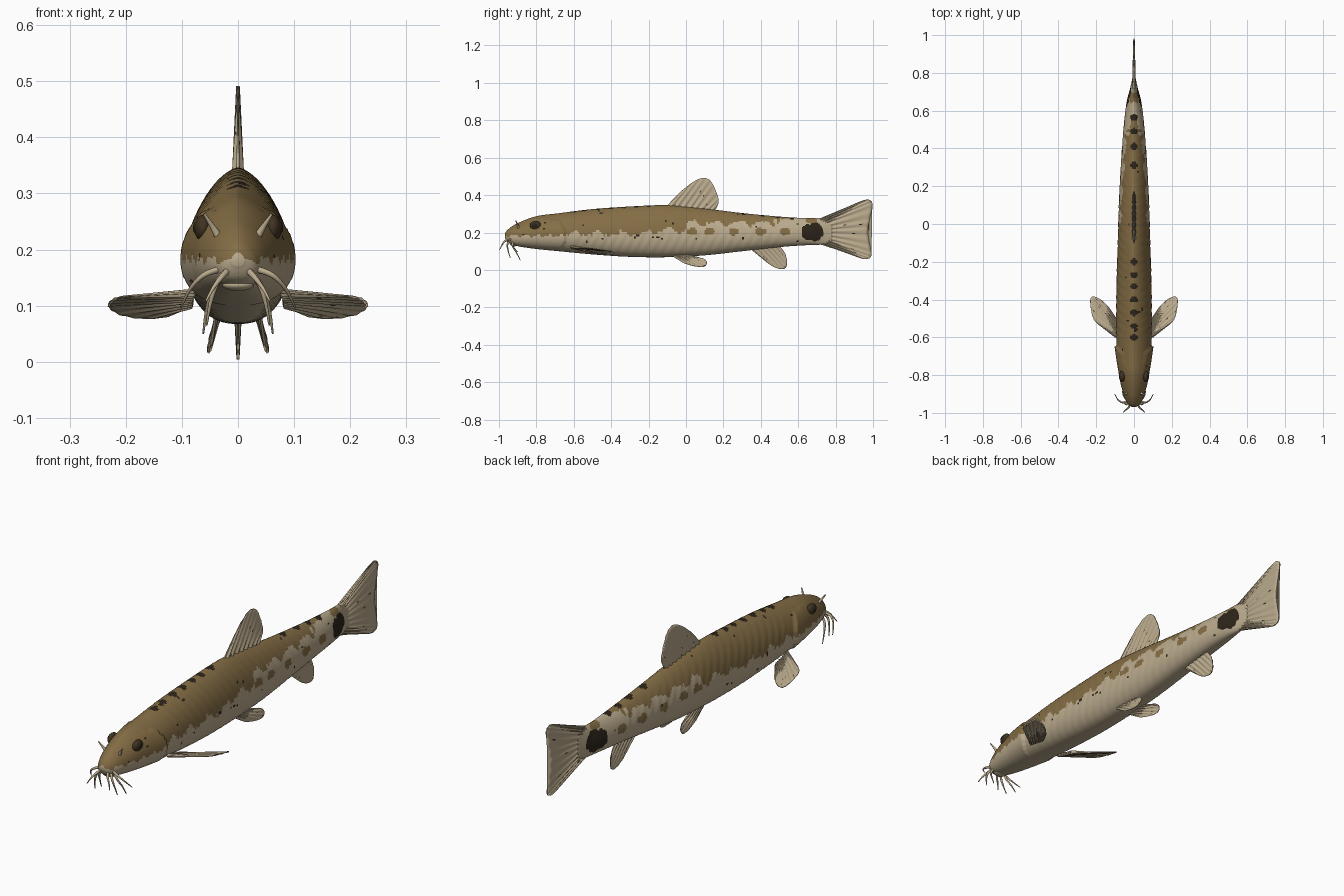
import bpy, bmesh, math, random
from mathutils import Vector

random.seed(4)
cube = bpy.data.objects.get("Cube")
if cube:
    bpy.data.objects.remove(cube)


def material(name, rgb):
    m = bpy.data.materials.new(name)
    m.use_nodes = True
    m.diffuse_color = (*rgb, 1)
    m.node_tree.nodes["Principled BSDF"].inputs["Base Color"].default_value = (*rgb, 1)
    return m


CREAM = material("cream", (0.50, 0.41, 0.27))
BROWN = material("olive brown", (0.235, 0.155, 0.06))
DARK = material("dark blotch", (0.025, 0.018, 0.01))
EYE = material("eye brown", (0.05, 0.033, 0.016))


def spline(points, t):
    """Smooth curve through points, t from 0 to 1."""
    n = len(points) - 1
    i = min(int(t * n), n - 1)
    f = t * n - i
    a, b, c, d = (Vector(points[min(max(k, 0), n)]) for k in range(i - 1, i + 3))
    return 0.5 * (2 * b + (c - a) * f + (2 * a - 5 * b + 4 * c - d) * f * f
                  + (3 * b - a - 3 * c + d) * f ** 3)


def loft(name, rings, mats, rule=None):
    """Skin closed rings, cap both ends, colour faces by rule."""
    bm = bmesh.new()
    rows = [[bm.verts.new(p) for p in ring] for ring in rings]
    n = len(rows[0])
    for r, q in zip(rows, rows[1:]):
        for j in range(n):
            bm.faces.new((r[j], r[(j + 1) % n], q[(j + 1) % n], q[j]))
    bm.faces.new(rows[0])
    bm.faces.new(rows[-1])
    bmesh.ops.recalc_face_normals(bm, faces=bm.faces)
    for f in bm.faces:
        f.smooth = True
        if rule:
            f.material_index = rule(f.calc_center_median())
    me = bpy.data.meshes.new(name)
    bm.to_mesh(me)
    bm.free()
    for m in mats:
        me.materials.append(m)
    ob = bpy.data.objects.new(name, me)
    bpy.context.collection.objects.link(ob)
    return ob


# Body stations: y, top, bottom, half width
STATIONS = [(-0.968, 0.195, 0.17, 0.012), (-0.95, 0.218, 0.145, 0.034),
            (-0.9, 0.25, 0.127, 0.056), (-0.8, 0.287, 0.112, 0.08),
            (-0.68, 0.303, 0.1, 0.09), (-0.5, 0.325, 0.083, 0.094),
            (-0.3, 0.339, 0.07, 0.092), (-0.1, 0.346, 0.068, 0.086),
            (0.1, 0.328, 0.078, 0.08), (0.3, 0.304, 0.1, 0.07),
            (0.5, 0.285, 0.122, 0.056), (0.64, 0.277, 0.132, 0.04),
            (0.72, 0.278, 0.135, 0.02), (0.78, 0.272, 0.142, 0.007)]


def body_ring(t, n=80):
    y, top, bot, w = spline(STATIONS, t)
    mid = bot + 0.4 * (top - bot)
    ring = []
    for k in range(n):
        a = 2 * math.pi * k / n
        c, s = math.cos(a), math.sin(a)
        z = mid + s * ((top - mid) if s > 0 else (mid - bot))
        x = math.copysign(abs(c) ** (1.3 if s > 0 else 0.8), c) * w
        # gill cover swelling with a sharp curved rear edge
        d = y + 0.645 + 5 * (z - 0.18) ** 2
        if -0.13 < d < 0 and z < 0.27:
            x *= 1 + 0.13 * (1 + d / 0.13)
        # faint muscle bands along the flank
        if -0.6 < y < 0.5:
            x *= 1 + 0.012 * math.sin(130 * (y + 0.5 * abs(z - 0.2)))
        ring.append((x, y, z))
    return ring


SADDLES = [-0.6, -0.54, -0.47, -0.4, -0.33, -0.27, -0.2, 0.31, 0.41, 0.49, 0.565]
FLANK_SPOTS = [0.03, 0.13, 0.26, 0.4, 0.53]
SPECKS = [(random.uniform(-0.88, 0.6), random.uniform(0.13, 0.33), random.choice((-1, 1)))
          for _ in range(45)]


def body_colour(c):
    x, y, z = c
    ragged = 0.006 * math.sin(97 * y + 3) + 0.004 * math.sin(211 * y + 90 * z)
    # tail blotch and back spots
    if ((y - 0.68) / 0.062) ** 2 + ((z - 0.203) / 0.048) ** 2 < 1 + 25 * ragged:
        return 2
    if any(((y - s) / 0.017) ** 2 + (x / 0.02) ** 2 < 1 for s in SADDLES) and z > 0.23:
        return 2
    if any((y - a) ** 2 + (z - b) ** 2 < 0.00003 and x * s > 0 for a, b, s in SPECKS):
        return 2
    # row of flank spots
    if any(((y - s) / 0.028) ** 2 + ((z - 0.205) / 0.02) ** 2 < 1 + 30 * ragged
           for s in FLANK_SPOTS):
        return 1
    if y < -0.65:
        edge = 0.182
    elif y < -0.2:
        edge = 0.193 + 0.012 * math.sin(50 * y)
    elif y < 0:
        edge = 0.212 + 0.018 * math.sin(50 * y)
    else:
        edge = 0.25 + 0.013 * math.sin(50 * y)
    if y > 0.49 + ragged * 4:
        patch = ((y - 0.67) / 0.03) ** 2 + ((z - 0.265) / 0.016) ** 2 < 1
        return 1 if patch or (y < 0.57 and z > 0.274) else 0
    return 1 if z > edge + ragged else 0


loft("body", [body_ring(i / 270) for i in range(271)], [CREAM, BROWN, DARK], body_colour)


def fin(name, base, edge, thick, rays, side=1, steps=16):
    """Ribbed fin lofted from a base line to an outer edge curve."""
    cols = rays * 7
    a, b = Vector(base[0]), Vector(base[-1])
    normal = (b - a).cross(spline(edge, 0.5) - a).normalized()
    rings = []
    for i in range(steps + 1):
        v = i / steps
        front, back = [], []
        for j in range(cols + 1):
            u = j / cols
            p = spline(base, u).lerp(spline(edge, u), v)
            rib = 0.7 + 0.3 * math.cos(2 * math.pi * rays * u)
            rim = min(1, 0.25 + 7 * min(u, 1 - u))
            h = normal * (thick * (1 - 0.7 * v) * rib * rim)
            front.append(p + h)
            back.append(p - h)
        ring = front + back[::-1]
        rings.append([(p.x * side, p.y, p.z) for p in ring])
    return loft(name, rings, [CREAM, DARK], lambda c: int(random.random() < 0.012))


def flat(*pts):
    return [(0, y, z) for y, z in pts]


# Middle fins
fin("tail_fin", flat((0.69, 0.265), (0.7, 0.205), (0.69, 0.145)),
    flat((0.87, 0.34), (0.95, 0.373), (0.985, 0.372), (0.997, 0.345), (0.982, 0.27),
         (0.972, 0.21), (0.982, 0.14), (0.992, 0.085), (0.98, 0.062), (0.94, 0.06),
         (0.87, 0.088)), 0.011, 14)
fin("dorsal_fin", flat((-0.11, 0.335), (0.03, 0.325), (0.15, 0.31)),
    flat((-0.03, 0.418), (0.03, 0.465), (0.08, 0.49), (0.12, 0.485), (0.145, 0.455),
         (0.168, 0.4), (0.175, 0.365), (0.165, 0.335)), 0.011, 9)
fin("anal_fin", flat((0.34, 0.115), (0.42, 0.125), (0.5, 0.13)),
    flat((0.42, 0.05), (0.465, 0.018), (0.51, 0.004), (0.535, 0.014), (0.54, 0.05),
         (0.53, 0.09)), 0.009, 7)

# Tapered feelers
def feeler(name, path, radius, side, n=10):
    rings = []
    for i in range(17):
        t = i / 16
        p = spline(path, t)
        q = (spline(path, min(t + 0.02, 1)) - spline(path, max(t - 0.02, 0))).to_track_quat('Z', 'Y')
        r = radius * (1 - 0.75 * t)
        ring = [p + q @ Vector((r * math.cos(k * math.tau / n), r * math.sin(k * math.tau / n), 0))
                for k in range(n)]
        rings.append([(v.x * side, v.y, v.z) for v in ring])
    loft(name, rings, [CREAM])


def ball(name, centre, scale, mat):
    bpy.ops.mesh.primitive_uv_sphere_add(segments=32, ring_count=16, location=centre)
    ob = bpy.context.object
    ob.name, ob.scale = name, scale
    ob.data.materials.append(mat)
    bpy.ops.object.shade_smooth()
    return ob


FEELERS = {
    "outer_barbel": [(0.026, -0.935, 0.167), (0.06, -0.945, 0.155), (0.085, -0.93, 0.13), (0.102, -0.9, 0.096)],
    "corner_barbel": [(0.028, -0.925, 0.155), (0.045, -0.925, 0.125), (0.056, -0.905, 0.09), (0.062, -0.885, 0.05)],
    "middle_barbel": [(0.024, -0.94, 0.16), (0.04, -0.955, 0.135), (0.05, -0.95, 0.1), (0.056, -0.94, 0.065)],
    "front_barbel": [(0.016, -0.95, 0.165), (0.03, -0.972, 0.15), (0.045, -0.985, 0.13), (0.057, -0.997, 0.108)],
    "nostril_barbel": [(0.034, -0.895, 0.222), (0.045, -0.9, 0.24), (0.06, -0.91, 0.263)],
}

# Paired parts
for label, s in (("left", 1), ("right", -1)):
    fin(label + "_pectoral_fin",
        [(0.075, -0.62, 0.125), (0.08, -0.57, 0.112), (0.08, -0.52, 0.1)],
        [(0.185, -0.535, 0.117), (0.215, -0.5, 0.114), (0.229, -0.44, 0.106), (0.23, -0.395, 0.098),
         (0.21, -0.385, 0.085), (0.17, -0.405, 0.078), (0.125, -0.45, 0.08)], 0.008, 9, s)
    fin(label + "_pelvic_fin",
        [(0.036, -0.09, 0.085), (0.034, -0.05, 0.085), (0.028, 0.0, 0.085)],
        [(0.044, -0.01, 0.035), (0.05, 0.05, 0.019), (0.054, 0.095, 0.017), (0.052, 0.112, 0.035),
         (0.046, 0.1, 0.056), (0.036, 0.06, 0.07)], 0.007, 6, s)
    for part, path in FEELERS.items():
        feeler(label + "_" + part, path, 0.008 if "nostril" in part else 0.0065, s)
    ball(label + "_eye", (0.062 * s, -0.805, 0.238), (0.016, 0.03, 0.024), EYE)
    ball(label + "_pupil", (0.07 * s, -0.808, 0.239), (0.0105, 0.017, 0.014), DARK)

# Lips under the snout
ball("upper_lip", (0, -0.938, 0.157), (0.032, 0.022, 0.012), CREAM)
ball("lower_lip", (0, -0.918, 0.137), (0.028, 0.022, 0.011), CREAM)
